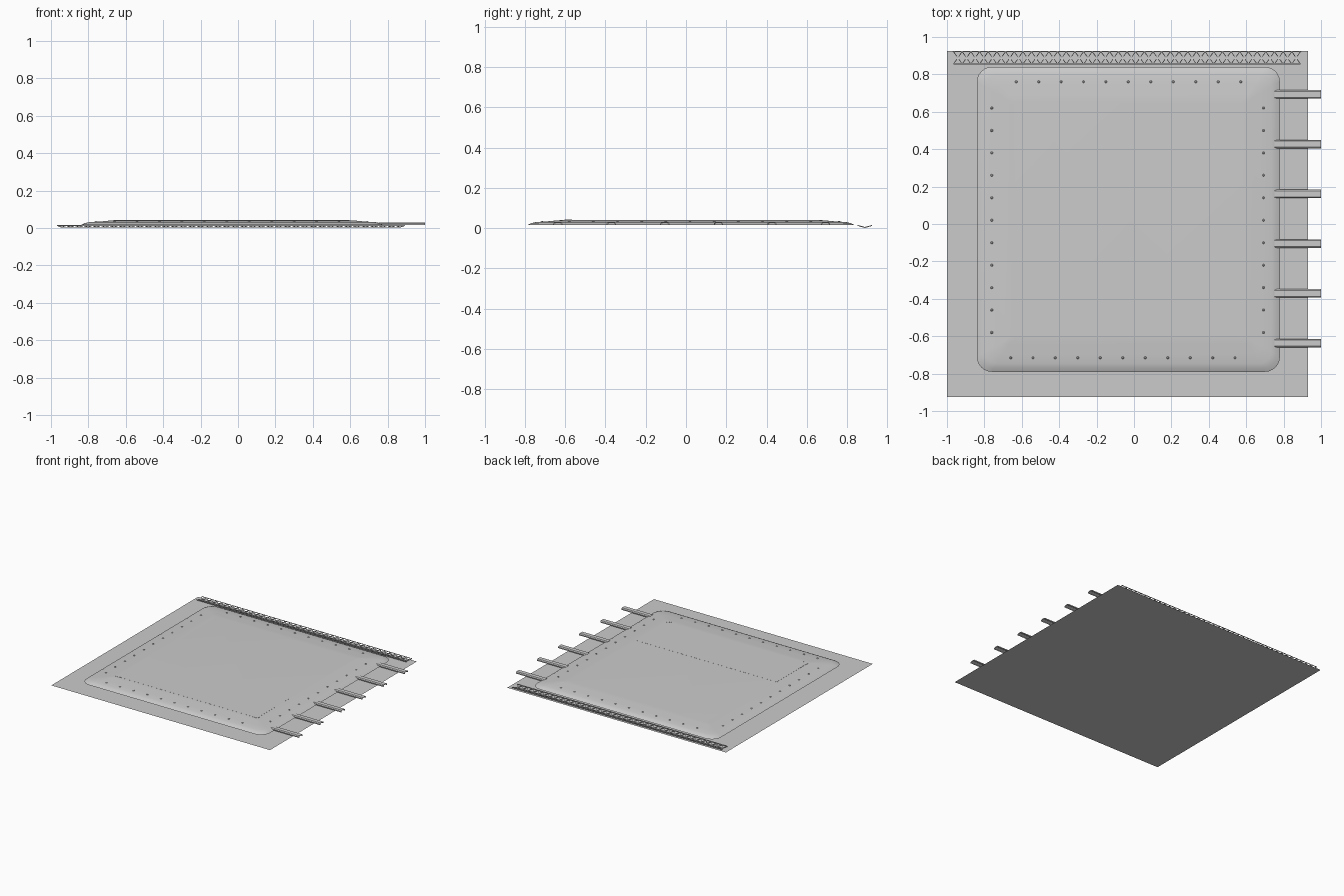
import bpy, bmesh, math
from mathutils import Vector

cube = bpy.data.objects.get("Cube")
if cube:
    bpy.data.objects.remove(cube, do_unlink=True)

grey = bpy.data.materials.new("plain grey")
grey.use_nodes = True
tone = (0.6, 0.6, 0.6, 1)
grey.diffuse_color = tone
grey.node_tree.nodes["Principled BSDF"].inputs["Base Color"].default_value = tone


def finish(name, bm, smooth=False, closed=True):
    """Turn a bmesh into a named object."""
    if closed:
        bmesh.ops.recalc_face_normals(bm, faces=bm.faces[:])
    mesh = bpy.data.meshes.new(name)
    bm.to_mesh(mesh)
    bm.free()
    mesh.materials.append(grey)
    obj = bpy.data.objects.new(name, mesh)
    bpy.context.collection.objects.link(obj)
    if smooth:
        bpy.ops.object.select_all(action='DESELECT')
        obj.select_set(True)
        bpy.context.view_layer.objects.active = obj
        bpy.ops.object.shade_smooth_by_angle(angle=math.radians(40))
    return obj


def prism(bm, points, offset):
    """Extrude a flat outline along an offset."""
    face = bm.faces.new([bm.verts.new(p) for p in points])
    out = bmesh.ops.extrude_face_region(bm, geom=[face])
    moved = [g for g in out["geom"] if isinstance(g, bmesh.types.BMVert)]
    bmesh.ops.translate(bm, verts=moved, vec=offset)


def rectangle(x0, x1, y0, y1, z):
    return [(x0, y0, z), (x1, y0, z), (x1, y1, z), (x0, y1, z)]


def strut(bm, a, b, width=0.004):
    """Four-sided bar between two points."""
    a, b = Vector(a), Vector(b)
    along = b - a
    side = along.cross(Vector((0, 0, 1))).normalized() * width / 2
    up = side.cross(along).normalized() * width / 2
    prism(bm, [a + side + up, a - side + up, a - side - up, a + side - up], along)


def rounded_ring(bm, cx, cy, hx, hy, radius, z, steps=6):
    ring = []
    for quarter, (sx, sy) in enumerate([(1, 1), (-1, 1), (-1, -1), (1, -1)]):
        for i in range(steps + 1):
            t = (quarter + i / steps) * math.pi / 2
            ring.append(bm.verts.new((cx + sx * (hx - radius) + radius * math.cos(t),
                                      cy + sy * (hy - radius) + radius * math.sin(t), z)))
    return ring


# Ground sheet
bm = bmesh.new()
bm.faces.new([bm.verts.new(p) for p in rectangle(-1, 0.93, -0.925, 0.925, 0)])
finish("ground_sheet", bm, closed=False)

# Raised pad with softly stepped rim
bm = bmesh.new()
rim = [(0, 0.015), (0.02, 0.025), (0.045, 0.031), (0.1, 0.034), (0.15, 0.039), (0.19, 0.041)]
previous = None
for inset, z in rim:
    ring = rounded_ring(bm, -0.03, 0.025, 0.81 - inset, 0.815 - inset,
                        max(0.08 - inset * 0.4, 0.02), z)
    if previous:
        for i in range(len(ring)):
            j = (i + 1) % len(ring)
            bm.faces.new([previous[i], previous[j], ring[j], ring[i]])
    previous = ring
bm.faces.new(previous)
finish("raised_pad", bm, smooth=True, closed=False)

# Thin panel lying on the pad
bm = bmesh.new()
prism(bm, rectangle(-0.66, 0.59, -0.6, -0.2, 0.0405), (0, 0, 0.001))
finish("thin_panel", bm)

# Corner brackets on the panel
for name, x, s in [("left_corner_bracket", 0.595, -1), ("right_corner_bracket", -0.665, 1)]:
    bm = bmesh.new()
    shape = [(0, 0), (0.045, 0), (0.045, 0.008), (0.022, 0.015), (0.01, 0.038), (0, 0.038)]
    prism(bm, [(x + s * u, -0.603 + v, 0.041) for u, v in shape], (0, 0, 0.0015))
    finish(name, bm)

# Studs along the four sides of the rim
bm = bmesh.new()
for i in range(11):
    step = 0.12 * i
    for x, y in [(-0.63 + step, 0.76), (-0.66 + step, -0.715),
                 (-0.76, -0.58 + step), (0.692, -0.58 + step)]:
        made = bmesh.ops.create_cone(bm, cap_ends=True, segments=6, radius1=0.008,
                                     radius2=0.004, depth=0.005)
        bmesh.ops.translate(bm, verts=made["verts"], vec=(x, y, 0.0345))
finish("rim_studs", bm)

# Channel bars projecting from the left side
for n in range(6):
    bm = bmesh.new()
    y = 0.693 - 0.266 * n
    half = [(0.023, 0.015), (0.023, 0.023), (0.016, 0.029)]
    inner = [(0.012, 0.025), (0.018, 0.021), (0.018, 0.015)]
    profile = half + [(-u, v) for u, v in reversed(half)]
    profile += [(-u, v) for u, v in reversed(inner)] + inner
    prism(bm, [(0.75, y + u, v) for u, v in profile], (0.25, 0, 0))
    finish("channel_bar_%d" % (n + 1), bm)

# Lattice girder along the back: two top chords, one bottom chord, pyramids between
bm = bmesh.new()
cells, start, end = 40, -0.965, 0.89
pitch = (end - start) / cells
front, back, middle, top, low = 0.855, 0.922, 0.8885, 0.013, 0.004
for y in (front, back):
    strut(bm, (start, y, top), (end, y, top))
strut(bm, (start + pitch / 2, middle, low), (end - pitch / 2, middle, low))
for c in range(cells):
    x = start + c * pitch
    for corner_x in (x, x + pitch):
        for y in (front, back):
            strut(bm, (corner_x, y, top), (x + pitch / 2, middle, low))
finish("lattice_girder", bm)
